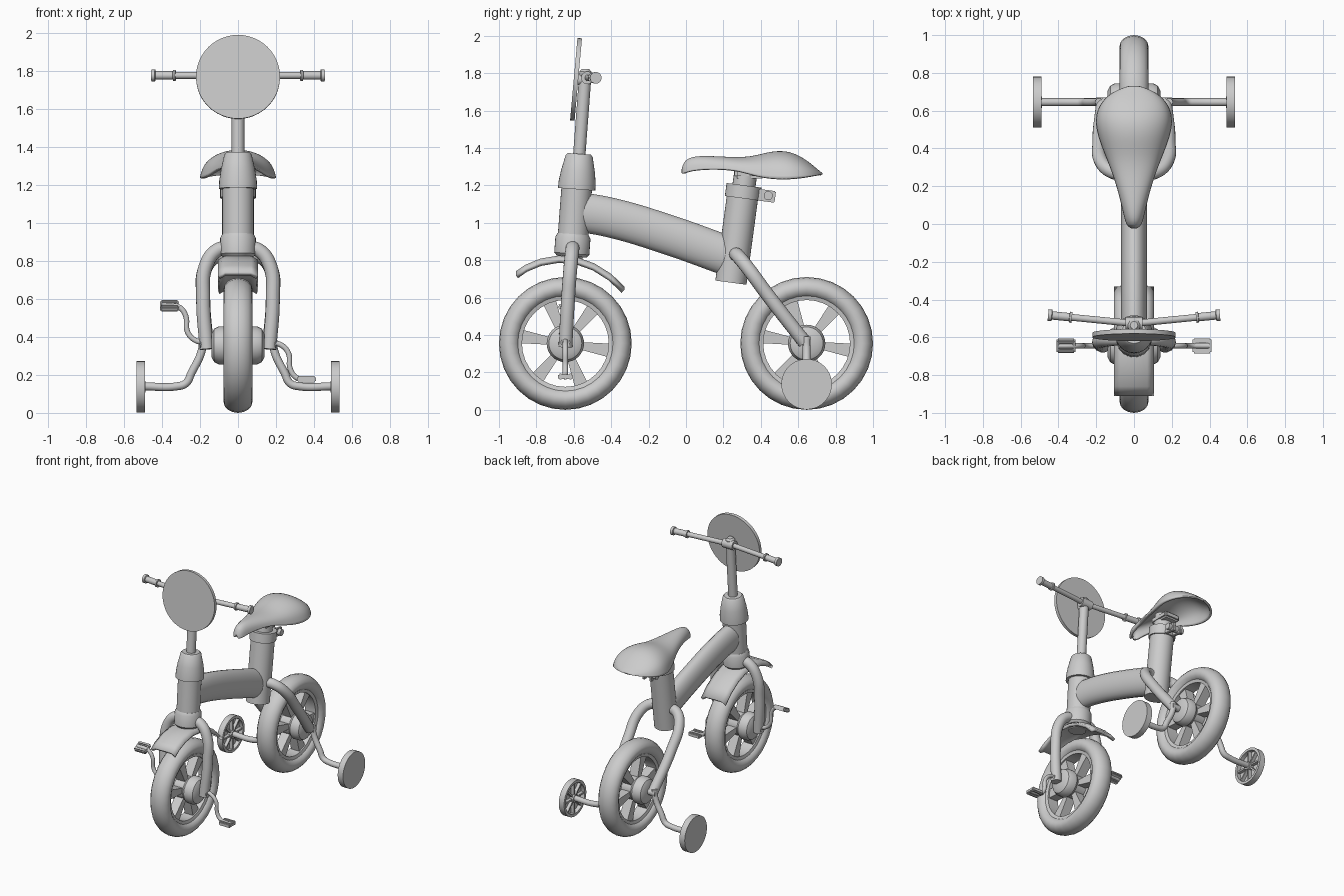
import bpy, bmesh, math
from mathutils import Vector, Matrix

if "Cube" in bpy.data.objects:
    bpy.data.objects.remove(bpy.data.objects["Cube"])

X = Vector((1, 0, 0))


def add(name, bm):
    bmesh.ops.remove_doubles(bm, verts=bm.verts, dist=1e-5)
    bmesh.ops.recalc_face_normals(bm, faces=bm.faces)
    me = bpy.data.meshes.new(name)
    bm.to_mesh(me)
    bm.free()
    ob = bpy.data.objects.new(name, me)
    bpy.context.collection.objects.link(ob)
    return ob


def lathe(name, prof, origin, axis, seg=32, closed=False):
    """Revolve (radius, height) points around an axis."""
    bm = bmesh.new()
    m = Matrix.Translation(origin) @ Vector(axis).to_track_quat('Z', 'Y').to_matrix().to_4x4()
    vs = [bm.verts.new(m @ Vector((r, 0, h))) for r, h in prof]
    es = [bm.edges.new(p) for p in zip(vs, vs[1:])]
    if closed:
        es.append(bm.edges.new((vs[-1], vs[0])))
    bmesh.ops.spin(bm, geom=vs + es, cent=origin, axis=Vector(axis).normalized(),
                   angle=2 * math.pi, steps=seg, use_merge=False)
    return add(name, bm)


def rod(name, a, b, r, seg=24):
    d = Vector(b) - Vector(a)
    return lathe(name, [(0, 0), (r, 0), (r, d.length), (0, d.length)], a, d, seg)


def tube(name, pts, r, sx=1, res=6):
    cu = bpy.data.curves.new(name, 'CURVE')
    cu.dimensions = '3D'
    cu.bevel_depth, cu.bevel_resolution = r, res
    cu.use_fill_caps, cu.resolution_u = True, 8
    sp = cu.splines.new('BEZIER')
    sp.bezier_points.add(len(pts) - 1)
    for p, co in zip(sp.bezier_points, pts):
        p.co = co
        p.handle_left_type = p.handle_right_type = 'AUTO'
    ob = bpy.data.objects.new(name, cu)
    ob.scale.x = sx
    bpy.context.collection.objects.link(ob)
    bpy.ops.object.select_all(action='DESELECT')
    ob.select_set(True)
    bpy.context.view_layer.objects.active = ob
    bpy.ops.object.convert(target='MESH')
    return bpy.context.object


def box(name, c, s, bevel=0.008, rx=0):
    bm = bmesh.new()
    bmesh.ops.create_cube(bm, size=1, matrix=Matrix.Diagonal((*s, 1)))
    bmesh.ops.bevel(bm, geom=bm.edges[:], offset=bevel, segments=2, affect='EDGES')
    bm.transform(Matrix.Translation(c) @ Matrix.Rotation(rx, 4, 'X'))
    return add(name, bm)


def sheet(name, rows, thick, sub=0):
    bm = bmesh.new()
    g = [[bm.verts.new(p) for p in row] for row in rows]
    for a, b in zip(g, g[1:]):
        for i in range(len(a) - 1):
            bm.faces.new((a[i], a[i + 1], b[i + 1], b[i]))
    ob = add(name, bm)
    if sum(p.normal.z for p in ob.data.polygons) < 0:
        ob.data.flip_normals()
    if sub:
        ob.modifiers.new('smooth', 'SUBSURF').levels = sub
        ob.modifiers['smooth'].render_levels = sub
    m = ob.modifiers.new('thickness', 'SOLIDIFY')
    m.thickness, m.offset = thick, -1
    return ob


def spokes(name, c, n, r0, r1, w0, w1, h0, h1, start=0):
    """Tapered radial spokes in the y-z plane."""
    bm = bmesh.new()
    for k in range(n):
        rot = Matrix.Translation(c) @ Matrix.Rotation(start + k * 2 * math.pi / n, 4, 'X')
        geo = bmesh.ops.create_cube(bm, size=2)['verts']
        for v in geo:
            o = v.co.y > 0
            v.co = rot @ Vector((v.co.x * (h1 if o else h0), r1 if o else r0,
                                 v.co.z * (w1 if o else w0)))
    return add(name, bm)


# wheels: tyre, rim, spokes and hub
for tag, y in (('front', -0.645), ('rear', 0.645)):
    c = (0, y, 0.355)
    ring = [(0.297 + 0.058 * math.cos(t), 0.076 * math.sin(t))
            for t in (k * math.pi / 8 for k in range(16))]
    lathe(tag + '_tyre', ring, c, X, 32, True)
    lathe(tag + '_rim', [(0.232, -0.045), (0.27, -0.055), (0.27, 0.055), (0.232, 0.045)], c, X, 32, True)
    spokes(tag + '_spokes', c, 6, 0.08, 0.245, 0.02, 0.037, 0.035, 0.035, math.radians(-9))
    half = [(0.085, 0.04), (0.1, 0.06), (0.1, 0.1), (0.088, 0.125), (0.06, 0.14), (0, 0.14)]
    lathe(tag + '_hub', [(r, -h) for r, h in half[::-1]] + half, c, X)
    rod(tag + '_axle', (-0.2, y, 0.36), (0.2, y, 0.36), 0.024)

# steering column: lower collar, head tube, cover, stem
tilt = Vector((0, 0.076, 1)).normalized()
base = Vector((0, -0.612, 0.82))
lathe('steering_collar', [(0, 0), (0.08, 0), (0.094, 0.015), (0.094, 0.1), (0.083, 0.12), (0, 0.12)], base, tilt)
lathe('head_tube', [(0, 0.1), (0.082, 0.1), (0.082, 0.38), (0, 0.38)], base, tilt)
lathe('column_cover', [(0, 0.36), (0.1, 0.36), (0.099, 0.4), (0.09, 0.46), (0.072, 0.54), (0.062, 0.55), (0, 0.55)], base, tilt)
lathe('stem', [(0, 0.5), (0.033, 0.5), (0.033, 0.99), (0.02, 1.005), (0, 1.005)], base, tilt)

# handlebar with grips
mid = Vector((0, -0.527, 1.775))
rod('bar_clamp', mid + Vector((-0.045, 0, 0)), mid + Vector((0.045, 0, 0)), 0.034)
for tag, s in (('left', -1), ('right', 1)):
    d = Vector((s * 0.455, 0.045, 0))
    rod(tag + '_bar', mid, mid + d * 0.75, 0.018)
    lathe(tag + '_grip', [(0, 0.33), (0.029, 0.33), (0.029, 0.342), (0.022, 0.344), (0.022, 0.435),
                          (0.031, 0.438), (0.031, 0.457), (0, 0.457)], mid, d, 24)

# round front plate
plate = Vector((0, -0.588, 1.767))
n = Vector((0, -1, 0.09)).normalized()
rod('front_plate', plate - n * 0.012, plate + n * 0.012, 0.221, 48)
rod('plate_mount', plate, plate - n * 0.04, 0.03)

# main frame beam and seat tube
tube('main_beam', [(0, -0.58, 1.06), (0, -0.4, 1.027), (0, -0.1, 0.938), (0, 0.23, 0.82)], 0.106, 0.64, 8)
lean = Vector((0, 0.135, 1)).normalized()
sb = Vector((0, 0.24, 0.68))
rod('seat_tube', sb, sb + lean * 0.49, 0.084, 32)
lathe('seat_clamp', [(0, 0.455), (0.094, 0.455), (0.094, 0.525), (0, 0.525)], sb, lean)
rod('seat_post', sb + lean * 0.5, sb + lean * 0.63, 0.062)
for s in (-1, 1):
    box('clamp_lug', (s * 0.03, 0.425, 1.145), (0.022, 0.105, 0.062), 0.004, -0.13)
rod('clamp_bolt', (-0.065, 0.44, 1.145), (0.065, 0.44, 1.145), 0.024)
box('saddle_bracket', (0, 0.34, 1.262), (0.13, 0.16, 0.05), 0.012)

# saddle: y, half width, crown height, rim height
secs = [(-0.024, 0.012, 1.285, 1.262), (-0.01, 0.04, 1.335, 1.267), (0.04, 0.053, 1.36, 1.282),
        (0.16, 0.08, 1.358, 1.29), (0.28, 0.118, 1.35, 1.28), (0.37, 0.155, 1.36, 1.25),
        (0.46, 0.19, 1.388, 1.235), (0.56, 0.21, 1.388, 1.235), (0.65, 0.175, 1.335, 1.245),
        (0.705, 0.105, 1.285, 1.255), (0.73, 0.03, 1.265, 1.258)]
rows = []
for y, w, zt, ze in secs:
    arc = [math.pi * (k / 8 - 0.5) for k in range(9)]
    rows.append([(w * math.sin(a), y, ze + (zt - ze) * max(0, math.cos(a)) ** 0.9) for a in arc])
sheet('saddle', rows, 0.016, 2)

# front mudguard
path = [(-0.91, 0.74), (-0.86, 0.775), (-0.78, 0.808), (-0.68, 0.825), (-0.58, 0.815),
        (-0.49, 0.783), (-0.4, 0.727), (-0.33, 0.66)]
sheet('mudguard', [[(x, y, z - dz) for x, dz in ((-0.105, 0.02), (-0.07, 0), (0.07, 0), (0.105, 0.02))]
                   for y, z in path], 0.022)
rod('mudguard_mount', (0, -0.615, 0.79), (0, -0.61, 0.85), 0.06)

for tag, s in (('left', -1), ('right', 1)):
    # fork leg and rear stay
    tube(tag + '_fork', [(s * 0.04, -0.605, 0.87), (s * 0.11, -0.608, 0.855), (s * 0.17, -0.617, 0.77),
                         (s * 0.183, -0.63, 0.6), (s * 0.165, -0.645, 0.335)], 0.037)
    tube(tag + '_rear_stay', [(s * 0.04, 0.265, 0.83), (s * 0.11, 0.275, 0.825), (s * 0.17, 0.325, 0.765),
                              (s * 0.183, 0.44, 0.61), (s * 0.165, 0.635, 0.36)], 0.037)
    # stabiliser arm and wheel, solid outside and spoked inside
    tube(tag + '_stabiliser_arm', [(s * 0.185, 0.645, 0.39), (s * 0.19, 0.645, 0.33), (s * 0.245, 0.645, 0.21),
                                   (s * 0.275, 0.645, 0.155), (s * 0.32, 0.645, 0.14), (s * 0.5, 0.645, 0.14)], 0.021)
    lathe(tag + '_stabiliser_wheel', [(0, 0.045), (0.135, 0.045), (0.135, 0), (0.115, 0), (0.115, 0.03),
                                      (0.03, 0.03), (0.03, -0.004), (0, -0.004)],
          (s * 0.49, 0.645, 0.137), X * s, 40)
    spokes(tag + '_stabiliser_spokes', (s * 0.51, 0.645, 0.137), 8, 0.02, 0.12, 0.006, 0.006, 0.014, 0.014)
    # crank and open pedal, right one down and left one up
    pz = 0.37 - s * 0.193
    tube(tag + '_crank', [(s * 0.17, -0.645, 0.37), (s * 0.225, -0.645, 0.37 - s * 0.012),
                          (s * 0.265, -0.645, 0.37 - s * 0.055), (s * 0.275, -0.645, 0.37 - s * 0.14),
                          (s * 0.305, -0.645, pz + s * 0.01), (s * 0.34, -0.645, pz),
                          (s * 0.4, -0.645, pz)], 0.014)
    roll = 0 if s > 0 else 0.5
    for k in (-1, 1):
        box(tag + '_pedal_block', (s * 0.36, -0.645 + k * 0.027 * math.cos(roll), pz + k * 0.027 * math.sin(roll)),
            (0.098, 0.025, 0.032), 0.007, roll)
        box(tag + '_pedal_end', (s * 0.36 + k * 0.042, -0.645, pz), (0.014, 0.06, 0.024), 0.004, roll)

# smooth shading with sharp edges kept
bpy.ops.object.select_all(action='SELECT')
bpy.context.view_layer.objects.active = bpy.context.scene.objects[0]
bpy.ops.object.shade_smooth_by_angle(angle=math.radians(35))
